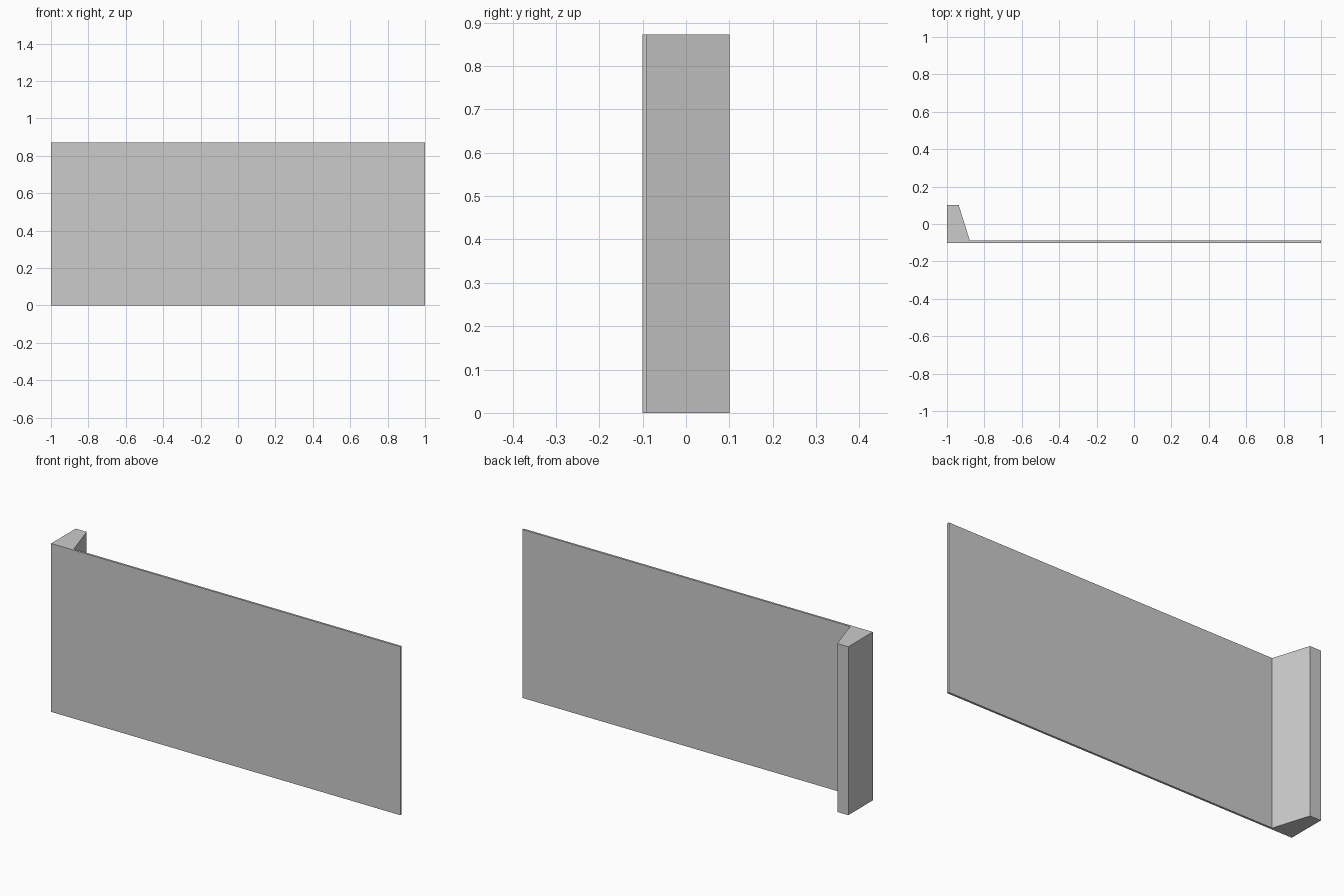
import bpy, bmesh

if "Cube" in bpy.data.objects:
    bpy.data.objects.remove(bpy.data.objects["Cube"])

HEIGHT = 0.872


def extrude_plan(name, outline):
    """Extrude a plan outline (x, y) upward from the floor."""
    bm = bmesh.new()
    base = bm.faces.new([bm.verts.new((x, y, 0)) for x, y in outline])
    top = bmesh.ops.extrude_face_region(bm, geom=[base])["geom"]
    verts = [v for v in top if isinstance(v, bmesh.types.BMVert)]
    bmesh.ops.translate(bm, verts=verts, vec=(0, 0, HEIGHT))
    bmesh.ops.recalc_face_normals(bm, faces=bm.faces)
    mesh = bpy.data.meshes.new(name)
    bm.to_mesh(mesh)
    bm.free()
    obj = bpy.data.objects.new(name, mesh)
    bpy.context.collection.objects.link(obj)
    return obj


FRONT, INNER, BACK = -0.1005, -0.0895, 0.1005

# Tapered end post
extrude_plan("end_post", [(-1, FRONT), (-0.874, FRONT), (-0.8775, INNER),
                          (-0.937, BACK), (-1, BACK)])

# Thin panel, mitred against the sloping side of the post
extrude_plan("panel", [(-0.874, FRONT), (1, FRONT), (1, INNER), (-0.8775, INNER)])
